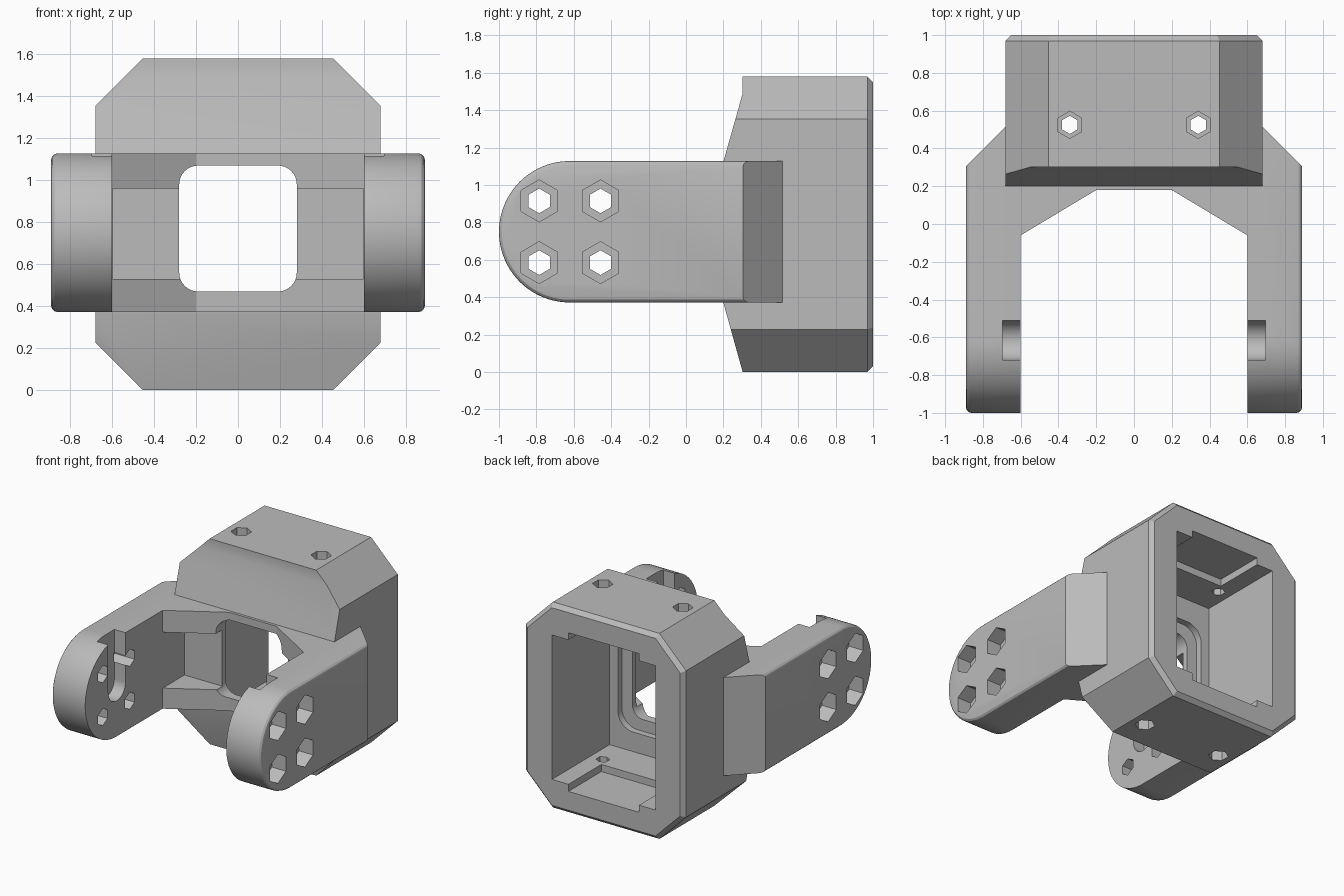
import bpy, bmesh, math

if "Cube" in bpy.data.objects:
    bpy.data.objects.remove(bpy.data.objects["Cube"], do_unlink=True)

grey = bpy.data.materials.new("plain grey")
grey.use_nodes = True
colour = (0.5, 0.5, 0.5, 1)
grey.diffuse_color = colour
grey.node_tree.nodes["Principled BSDF"].inputs["Base Color"].default_value = colour


def place(axis, d, p):
    u, v = p
    return {"X": (d, u, v), "Y": (u, d, v), "Z": (u, v, d)}[axis]


def loft(name, axis, sections):
    """Closed solid through matching outlines, each given as (position, points)."""
    bm = bmesh.new()
    rings = [[bm.verts.new(place(axis, d, p)) for p in pts] for d, pts in sections]
    for a, b in zip(rings, rings[1:]):
        for i in range(len(a)):
            j = (i + 1) % len(a)
            bm.faces.new((a[i], a[j], b[j], b[i]))
    bm.faces.new(rings[0])
    bm.faces.new(rings[-1])
    bmesh.ops.recalc_face_normals(bm, faces=bm.faces)
    mesh = bpy.data.meshes.new(name)
    bm.to_mesh(mesh)
    bm.free()
    mesh.materials.append(grey)
    obj = bpy.data.objects.new(name, mesh)
    bpy.context.collection.objects.link(obj)
    return obj


def prism(name, axis, pts, a, b):
    return loft(name, axis, [(a, pts), (b, pts)])


def arc(cu, cv, r, start, end, n):
    angles = [math.radians(start + (end - start) * i / n) for i in range(n + 1)]
    return [(cu + r * math.cos(t), cv + r * math.sin(t)) for t in angles]


def hexagon(cu, cv, r):
    return arc(cu, cv, r, 90, 390, 5)


def rect(u0, u1, v0, v1):
    return [(u0, v0), (u1, v0), (u1, v1), (u0, v1)]


def rounded_rect(cv, w, h, r):
    pts = []
    for k, (su, sv) in enumerate([(1, 1), (-1, 1), (-1, -1), (1, -1)]):
        pts += arc(su * (w - r), cv + sv * (h - r), r, 90 * k, 90 * k + 90, 8)
    return pts


def combine(target, tool, operation):
    mod = target.modifiers.new(operation.lower(), "BOOLEAN")
    mod.operation, mod.solver, mod.object = operation, "EXACT", tool
    bpy.context.view_layer.objects.active = target
    bpy.ops.object.modifier_apply(modifier=mod.name)
    bpy.data.objects.remove(tool, do_unlink=True)


def octagon(inset):
    w, lo, hi = 0.68 - inset, inset, 1.58 - inset
    c = 0.227 - inset * 0.586
    half = [(w, lo + c), (w, hi - c), (w - c, hi)]
    return [(w - c, lo)] + half + [(-w + c, hi), (-w, hi - c), (-w, lo + c), (-w + c, lo)]


# Housing: chamfered octagonal block with a sloped front
bracket = loft("hinge_bracket", "Y", [(0.1, octagon(0)), (0.97, octagon(0)), (1.0, octagon(0.03))])
side = [(0.2, 0.37), (0.2, 1.125), (0.303, 1.49), (0.303, 1.8), (1.2, 1.8), (1.2, -0.2),
        (0.303, -0.2), (0.303, 0)]
combine(bracket, prism("housing_side", "X", side, -1, 1), "INTERSECT")

# Fork: plan outline trimmed to round-ended arms with softened outer edges
right_half = [(0.2, 0.18), (0.6, -0.06), (0.6, -1.1), (1.0, -1.1), (1.0, 0.195), (0.645, 0.55)]
plan = right_half + [(-x, y) for x, y in reversed(right_half)]
fork = prism("fork", "Z", plan, 0.2, 1.3)


def arm_side(inset):
    r = 0.378 - inset
    return [(0.7, 0.75 + r)] + arc(-0.622, 0.75, r, 90, 270, 40) + [(0.7, 0.75 - r)]


steps = [(0.89 - 0.03 * (1 - math.cos(t)), 0.03 * (1 - math.sin(t)))
         for t in (math.radians(a) for a in (0, 30, 60, 90))]
sections = [(-x, arm_side(i)) for x, i in steps] + [(x, arm_side(i)) for x, i in reversed(steps)]
combine(fork, loft("arm_side", "X", sections), "INTERSECT")
combine(bracket, fork, "UNION")

# Front pocket, window and rear cavity
cutters = [
    prism("front_pocket", "Y", rect(-0.599, 0.599, 0.53, 0.96), -0.3, 0.205),
    prism("cavity", "Y", rect(-0.44, 0.44, 0.23, 1.34), 0.3, 1.2),
    prism("cavity_notch", "Y", rect(-0.3, 0.3, 0.175, 1.395), 0.6, 1.2),
    prism("window", "Y", rounded_rect(0.77, 0.28, 0.3, 0.09), -0.1, 0.6),
    prism("window_step", "Y", rounded_rect(0.77, 0.37, 0.39, 0.13), 0.25, 0.4),
]

# Slots and hexagonal bolt seats in both arms
slot = [(-0.51, 1.3), (-0.72, 1.3)] + arc(-0.615, 0.75, 0.105, 180, 360, 20)
for s in (-1, 1):
    cutters.append(prism("slot", "X", slot, s * 0.5, s * 0.695))
    for y in (-0.785, -0.457):
        for z in (0.585, 0.915):
            cutters.append(prism("bolt_seat", "X", hexagon(y, z, 0.112), s * 0.77, s * 1.0))
            cutters.append(prism("bolt_hole", "X", hexagon(y, z, 0.066), s * 0.5, s * 0.95))
    # Nut seats through the top and bottom of the housing
    for outer, seat, inner in ((1.7, 1.48, 1.25), (-0.1, 0.1, 0.3)):
        cutters.append(prism("nut_seat", "Z", hexagon(s * 0.34, 0.525, 0.072), seat, outer))
        cutters.append(prism("nut_hole", "Z", hexagon(s * 0.34, 0.525, 0.048), inner, outer))

for cutter in cutters:
    combine(bracket, cutter, "DIFFERENCE")

bpy.ops.object.select_all(action="DESELECT")
bracket.select_set(True)
bpy.context.view_layer.objects.active = bracket
bpy.ops.object.shade_smooth_by_angle(angle=math.radians(25))
